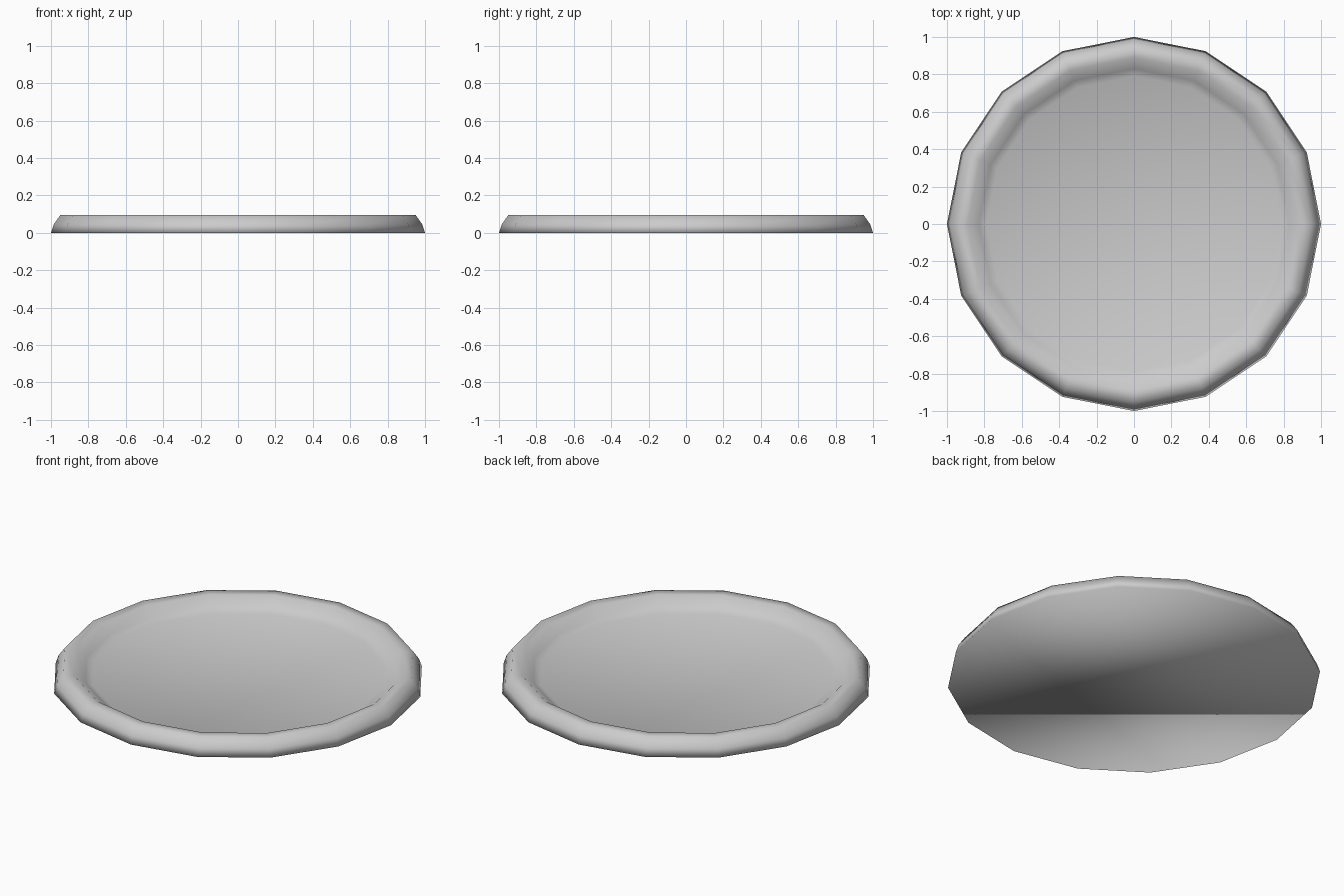
import bpy, bmesh, math

if "Cube" in bpy.data.objects:
    bpy.data.objects.remove(bpy.data.objects["Cube"])

SIDES = 16

# Cross-section (radius, height): outer wall, rim, inner lip, floor edge
PROFILE = [(1.0, 0.0), (0.985, 0.045), (0.95, 0.095),
           (0.89, 0.095), (0.83, 0.05), (0.79, 0.03)]


def lathe(name, profile, sides):
    bm = bmesh.new()
    rings = []
    for r, z in profile:
        rings.append([bm.verts.new((r * math.cos(2 * math.pi * i / sides),
                                    r * math.sin(2 * math.pi * i / sides), z))
                      for i in range(sides)])
    for a, b in zip(rings, rings[1:]):
        for i in range(sides):
            j = (i + 1) % sides
            bm.faces.new((a[i], a[j], b[j], b[i]))
    # underside and dish floor
    bm.faces.new(rings[0][::-1])
    bm.faces.new(rings[-1])
    for f in bm.faces:
        f.smooth = True
    mesh = bpy.data.meshes.new(name)
    bm.to_mesh(mesh)
    bm.free()
    obj = bpy.data.objects.new(name, mesh)
    bpy.context.collection.objects.link(obj)
    return obj


# Shallow round dish, fully smooth shaded
lathe("shallow_dish", PROFILE, SIDES)
